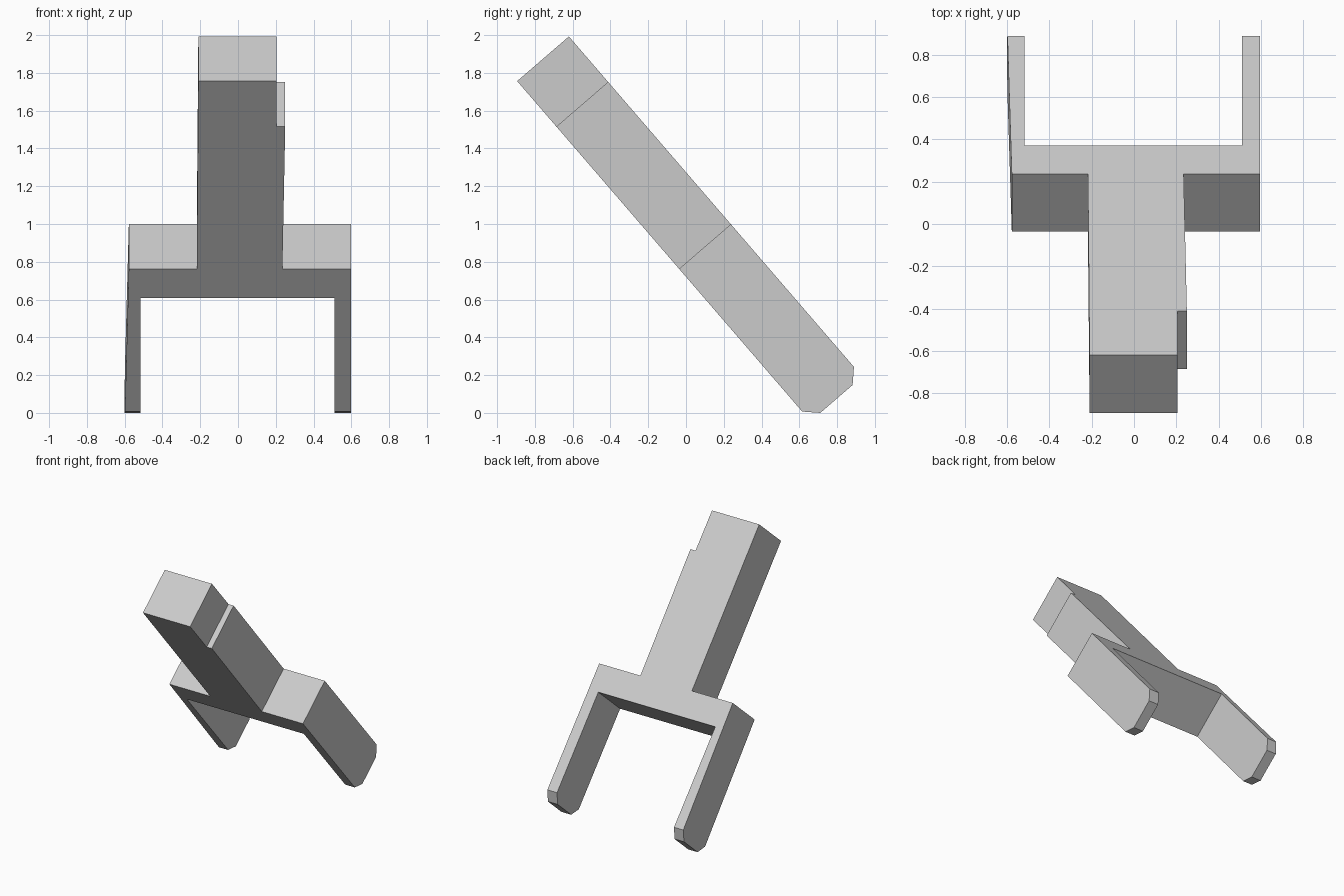
import bpy
import bmesh
from mathutils import Vector

if "Cube" in bpy.data.objects:
    bpy.data.objects.remove(bpy.data.objects["Cube"], do_unlink=True)

# Leaning frame: ALONG runs down the slab, UP is its thickness direction
ALONG = Vector((0, 0.653, -0.757))
UP = Vector((0, 0.757, 0.653))
START = Vector((0, -0.894, 1.764))
THICK, LENGTH, CHAMFER = 0.362, 2.379, 0.068

# Plan outline (x, distance along): stem with a step, shoulders, two prongs
outline = [
    (-0.21, 0), (0.205, 0), (0.205, 0.318), (0.25, 0.318),
    (0.235, 1.313), (0.597, 1.313), (0.597, LENGTH), (0.512, LENGTH),
    (0.512, 1.517), (-0.517, 1.517), (-0.517, LENGTH), (-0.6, LENGTH),
    (-0.578, 1.313), (-0.218, 1.313),
]

bm = bmesh.new()
base = bm.faces.new([bm.verts.new((x, u, 0)) for x, u in outline])
solid = bmesh.ops.extrude_face_region(bm, geom=[base])
top = [g for g in solid["geom"] if isinstance(g, bmesh.types.BMVert)]
bmesh.ops.translate(bm, verts=top, vec=(0, 0, THICK))

# Chamfer the upper and lower edges of the prong tips
tips = [e for e in bm.edges
        if all(v.co.y > LENGTH - 0.001 for v in e.verts)
        and abs(e.verts[0].co.z - e.verts[1].co.z) < 0.001]
bmesh.ops.bevel(bm, geom=tips, offset=CHAMFER, segments=1, affect='EDGES')

# Lean the slab into place and rest it on the ground
for v in bm.verts:
    x, u, h = v.co
    v.co = START + Vector((x, 0, 0)) + ALONG * u + UP * h
lowest = min(v.co.z for v in bm.verts)
bmesh.ops.translate(bm, verts=bm.verts, vec=(0, 0, -lowest))
bmesh.ops.recalc_face_normals(bm, faces=bm.faces)

mesh = bpy.data.meshes.new("forked_slab")
bm.to_mesh(mesh)
bm.free()
slab = bpy.data.objects.new("forked_slab", mesh)
bpy.context.collection.objects.link(slab)

# Plain grey material
grey = bpy.data.materials.new("light_grey")
grey.use_nodes = True
colour = (0.6, 0.6, 0.6, 1)
grey.diffuse_color = colour
grey.node_tree.nodes["Principled BSDF"].inputs["Base Color"].default_value = colour
mesh.materials.append(grey)
